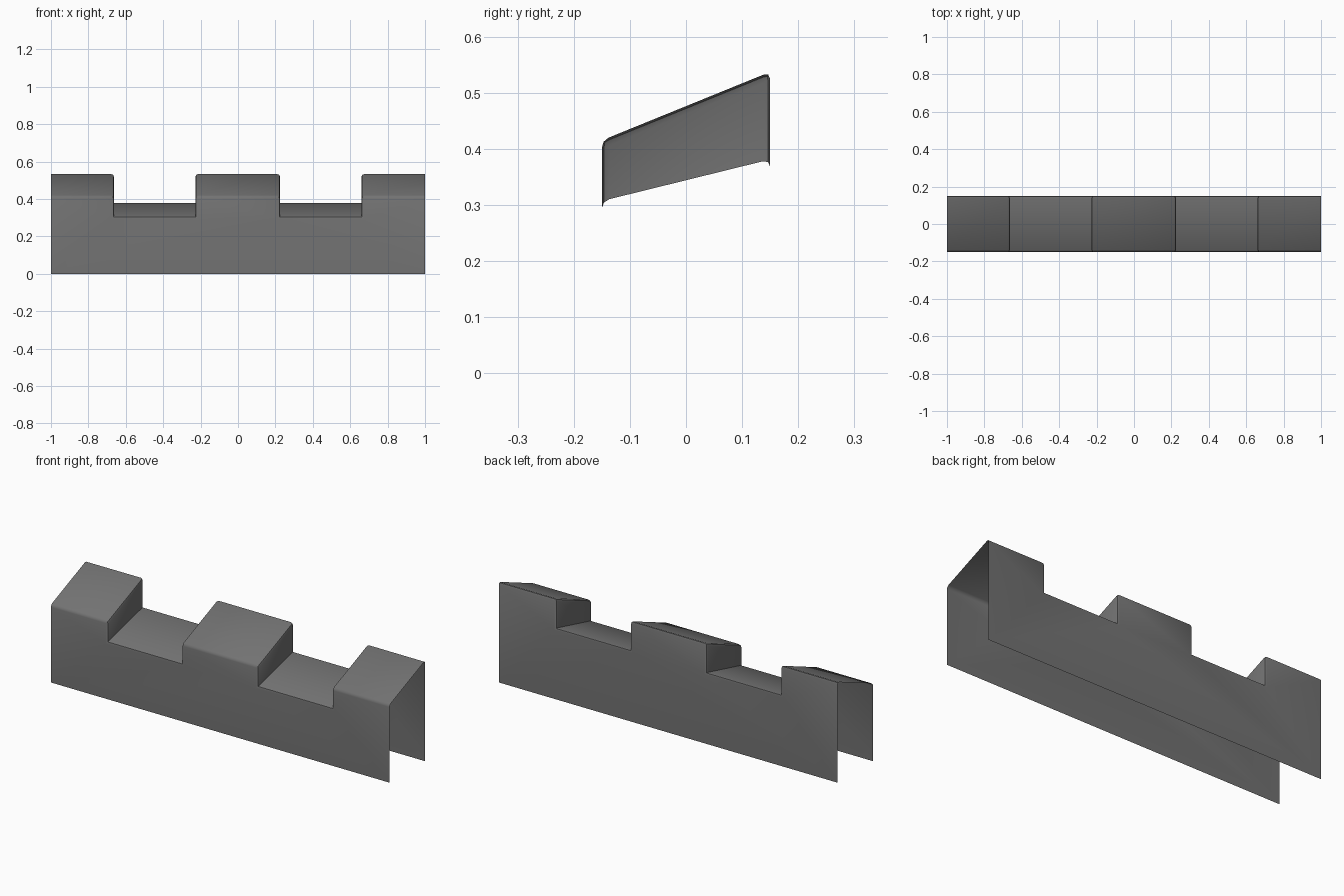
import bpy, bmesh, math

if "Cube" in bpy.data.objects:
    bpy.data.objects.remove(bpy.data.objects["Cube"])

# Stone colour
stone = bpy.data.materials.new("dark grey stone")
stone.diffuse_color = (0.17, 0.17, 0.17, 1)
stone.use_nodes = True
stone.node_tree.nodes["Principled BSDF"].inputs["Base Color"].default_value = stone.diffuse_color

# Heights where each sloping top meets the front and back wall
HALF = 0.15
MERLON = (0.415, 0.537)
CRENEL = (0.307, 0.381)

# Outline along x: stepped top of the wall, left to right
steps = [(-1, MERLON), (-0.663, MERLON), (-0.663, CRENEL), (-0.228, CRENEL),
         (-0.228, MERLON), (0.225, MERLON), (0.225, CRENEL), (0.66, CRENEL),
         (0.66, MERLON), (1, MERLON)]

bm = bmesh.new()
sides = []
for i, y in enumerate((-HALF, HALF)):
    pts = [(-1, 0)] + [(x, h[i]) for x, h in steps] + [(1, 0)]
    sides.append([bm.verts.new((x, y, z)) for x, z in pts])
front, back = sides

# Front and back walls
bm.faces.new(front[::-1])
bm.faces.new(back)

# Sloping tops and merlon cheeks; ends and underside stay open
for i in range(1, len(front) - 2):
    bm.faces.new((front[i], front[i + 1], back[i + 1], back[i]))
bmesh.ops.recalc_face_normals(bm, faces=bm.faces)
bm.normal_update()
top = next(f for f in bm.faces if abs(f.normal.y) < 0.9 and abs(f.normal.z) > 0.5)
if top.normal.z < 0:
    bmesh.ops.reverse_faces(bm, faces=bm.faces)
bm.normal_update()

# Soften the outer edges
edges = [e for e in bm.edges if len(e.link_faces) == 2 and e.is_convex]
bmesh.ops.bevel(bm, geom=edges, offset=0.013, offset_type='OFFSET',
                segments=2, profile=0.5, affect='EDGES', clamp_overlap=True)
bmesh.ops.triangulate(bm, faces=[f for f in bm.faces if len(f.verts) > 4])

mesh = bpy.data.meshes.new("battlement_wall")
bm.to_mesh(mesh)
bm.free()
mesh.materials.append(stone)
wall = bpy.data.objects.new("battlement_wall", mesh)
bpy.context.collection.objects.link(wall)

# Smooth shading on the rounded edges only
bpy.context.view_layer.objects.active = wall
wall.select_set(True)
bpy.ops.object.shade_smooth_by_angle(angle=math.radians(35))
